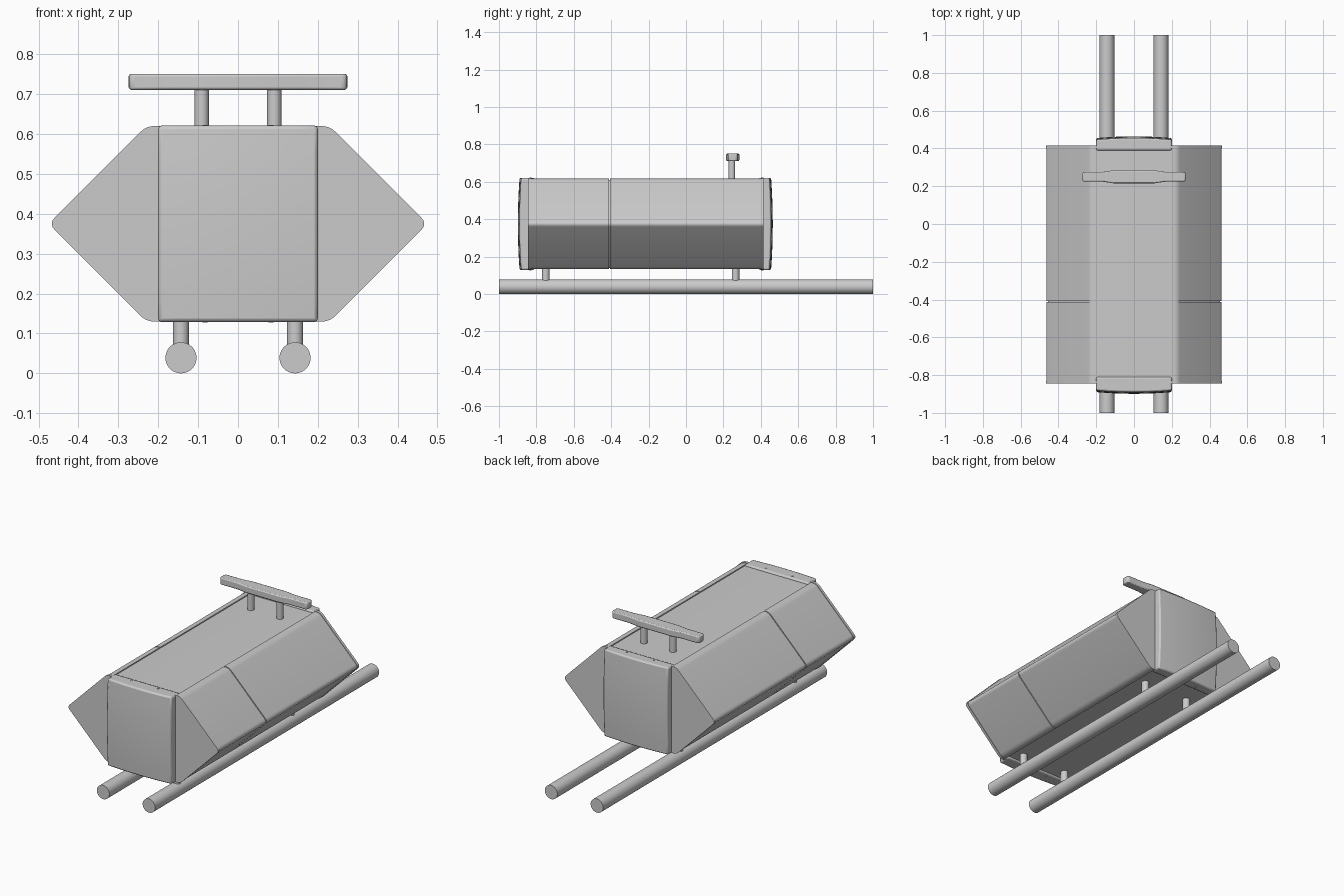
import bpy, bmesh, math
from mathutils import Vector

if "Cube" in bpy.data.objects:
    bpy.data.objects.remove(bpy.data.objects["Cube"])

grey = bpy.data.materials.new("light_grey")
grey.use_nodes = True
grey.diffuse_color = (0.6, 0.6, 0.6, 1)
grey.node_tree.nodes["Principled BSDF"].inputs["Base Color"].default_value = (0.6, 0.6, 0.6, 1)

MID = 0.375      # height of the body axis
HALF = 0.245     # half height of the body


def finish(name, bm, bevel=0.0, segments=2):
    """Turn a bmesh into a smooth-shaded grey object with optional bevelled edges."""
    bmesh.ops.recalc_face_normals(bm, faces=bm.faces)
    mesh = bpy.data.meshes.new(name)
    bm.to_mesh(mesh)
    bm.free()
    ob = bpy.data.objects.new(name, mesh)
    bpy.context.collection.objects.link(ob)
    mesh.materials.append(grey)
    if bevel:
        mod = ob.modifiers.new("Bevel", 'BEVEL')
        mod.width, mod.segments, mod.limit_method = bevel, segments, 'ANGLE'
    bpy.ops.object.select_all(action='DESELECT')
    ob.select_set(True)
    bpy.context.view_layer.objects.active = ob
    bpy.ops.object.shade_smooth_by_angle(angle=math.radians(30))
    return ob


def prism(name, points, offset, **kw):
    """Extrude a closed outline along an offset vector."""
    bm = bmesh.new()
    face = bm.faces.new([bm.verts.new(p) for p in points])
    ext = bmesh.ops.extrude_face_region(bm, geom=[face], use_keep_orig=True)
    moved = [v for v in ext["geom"] if isinstance(v, bmesh.types.BMVert)]
    bmesh.ops.translate(bm, vec=offset, verts=moved)
    return finish(name, bm, **kw)


def rod(name, start, end, radius, sides=32):
    start, end = Vector(start), Vector(end)
    axis = end - start
    bm = bmesh.new()
    bmesh.ops.create_cone(bm, cap_ends=True, segments=sides, radius1=radius,
                          radius2=radius, depth=axis.length)
    bmesh.ops.rotate(bm, verts=bm.verts, matrix=axis.to_track_quat('Z', 'Y').to_matrix())
    bmesh.ops.translate(bm, verts=bm.verts, vec=(start + end) / 2)
    return finish(name, bm)


def fillet(corner, before, after, cut, steps=5):
    """Round one outline corner."""
    c, a, b = Vector(corner), Vector(before), Vector(after)
    p, q = c + (a - c).normalized() * cut, c + (b - c).normalized() * cut
    ts = [i / steps for i in range(steps + 1)]
    return [p * (1 - t) ** 2 + c * 2 * t * (1 - t) + q * t * t for t in ts]


def hexagon(inset=0.0, recess=0.0):
    """Six-sided body section with rounded corners and recessed top and bottom."""
    h = HALF - inset
    shoulder, tip = (0.23 - inset * 0.4, h), (0.475 - inset * 1.4, 0)
    quarter = [Vector((0.2, h - recess)), Vector((0.2, h))] if recess else []
    quarter += fillet(shoulder, (0, h), tip, 0.02)
    quarter += fillet(tip, shoulder, (shoulder[0], -h), 0.022)[:3]
    right = quarter + [Vector((p.x, -p.y)) for p in reversed(quarter)]
    return right + [Vector((-p.x, p.y)) for p in reversed(right)]


def body_section(name, y0, y1, **kw):
    pts = [(p.x, y0, MID + p.y) for p in hexagon(**kw)]
    return prism(name, pts, (0, y1 - y0, 0))


# Six-sided body: two shells with a seam, an inner core and thin end rims
body_section("inner_core", -0.82, 0.39, inset=0.009)
body_section("front_shell", -0.832, -0.413, inset=0.003, recess=0.007)
body_section("rear_shell", -0.407, 0.402, inset=0.003, recess=0.007)
body_section("front_rim", -0.845, -0.83)
body_section("rear_rim", 0.4, 0.415)


# Bulged end caps
def end_cap(name, inner, outer, bulge):
    bm = bmesh.new()
    bmesh.ops.create_cube(bm, size=1)
    bmesh.ops.subdivide_edges(bm, edges=bm.edges, cuts=7, use_grid_fill=True)
    for v in bm.verts:
        x, z = v.co.x * 2, v.co.z * 2
        y = inner
        if v.co.y > -0.49:
            rim = outer + bulge * (1 - 0.5 * (x * x + z * z))
            y = inner + (rim - inner) * (v.co.y + 0.5)
        v.co = (x * 0.2, y, MID + z * (HALF + 0.001))
    return finish(name, bm, bevel=0.008)


end_cap("front_cap", -0.81, -0.881, -0.018)
end_cap("rear_cap", 0.39, 0.446, 0.018)

# Cap screws on top and bottom
for end, y in (("front", -0.832), ("rear", 0.408)):
    for side, x in (("right", -0.083), ("left", 0.083)):
        for level, z, d in (("top", MID + HALF, 1), ("bottom", MID - HALF, -1)):
            rod(f"{end}_{side}_{level}_screw", (x, y, z - d * 0.01),
                (x, y, z + d * 0.003), 0.006, 12)

# Skid tubes, their struts and the handle posts
for side, s in (("right", -1), ("left", 1)):
    rod(f"{side}_skid", (s * 0.143, -1, 0.039), (s * 0.143, 1, 0.039), 0.039, 40)
    for end, y in (("front", -0.75), ("rear", 0.265)):
        rod(f"{side}_{end}_strut", (s * 0.143, y, 0.05), (s * 0.143, y, 0.16), 0.02)
    rod(f"{side}_handle_post", (s * 0.091, 0.245, 0.58), (s * 0.091, 0.245, 0.73), 0.018)

# Handle bar, wider in the middle
half = [(0.105, 0.035), (0.165, 0.026), (0.265, 0.026), (0.274, 0.018)]
edge = half + [(x, -y) for x, y in reversed(half)]
edge += [(-x, -y) for x, y in edge]
prism("handle_bar", [(x, 0.25 + y, 0.711) for x, y in edge], (0, 0, 0.04), bevel=0.007)
